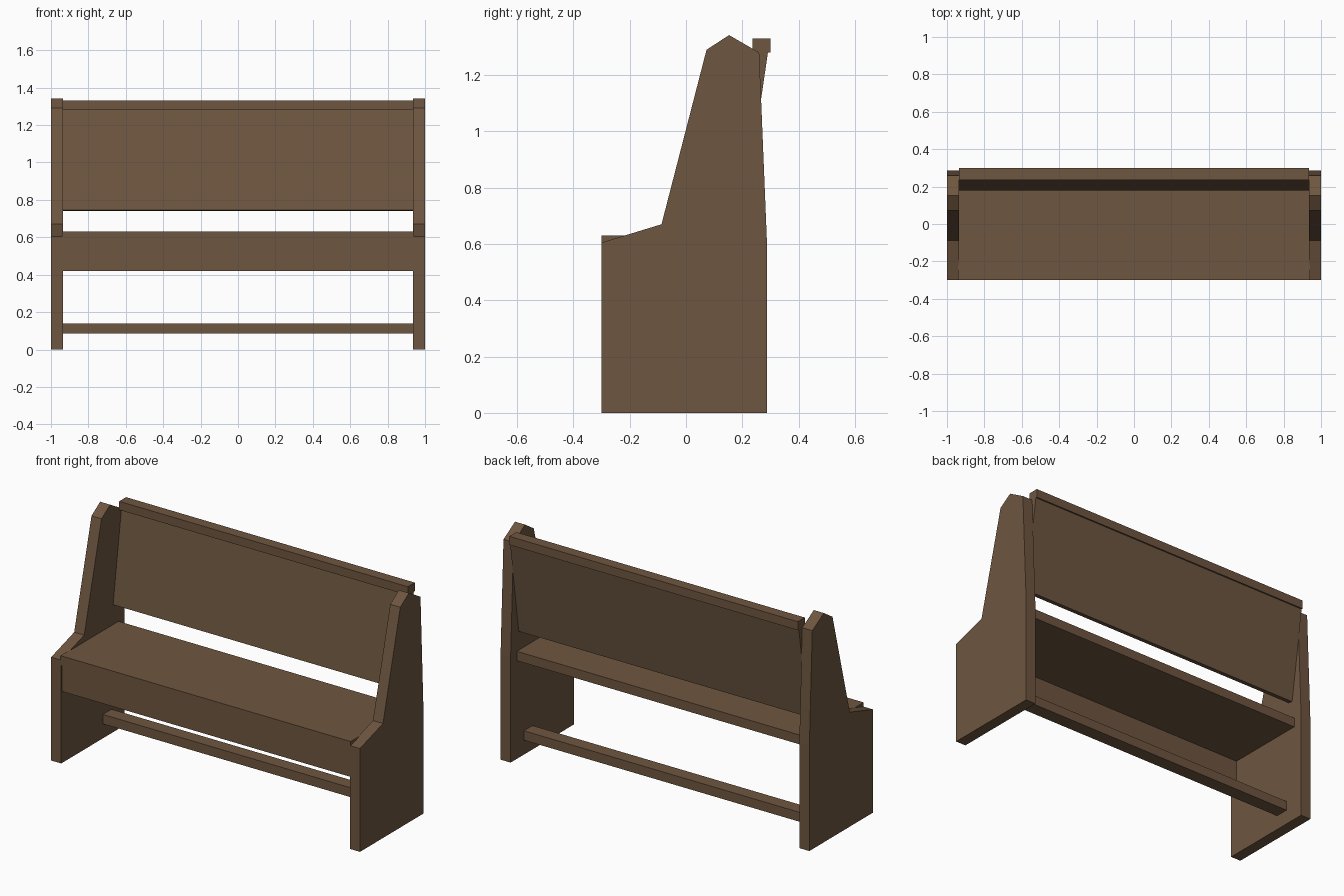
import bpy
import bmesh

cube = bpy.data.objects.get("Cube")
if cube:
    bpy.data.objects.remove(cube, do_unlink=True)

# Single brown wood colour
wood = bpy.data.materials.new("brown_wood")
wood.use_nodes = True
colour = (0.156, 0.093, 0.051, 1)
wood.diffuse_color = colour
wood.node_tree.nodes["Principled BSDF"].inputs["Base Color"].default_value = colour


def board(name, profile, x0, x1):
    """Extrude a (y, z) profile along x from x0 to x1."""
    bm = bmesh.new()
    face = bm.faces.new([bm.verts.new((x0, y, z)) for y, z in profile])
    ext = bmesh.ops.extrude_face_region(bm, geom=[face])
    moved = [v for v in ext["geom"] if isinstance(v, bmesh.types.BMVert)]
    bmesh.ops.translate(bm, verts=moved, vec=(x1 - x0, 0, 0))
    bmesh.ops.recalc_face_normals(bm, faces=bm.faces)
    mesh = bpy.data.meshes.new(name)
    bm.to_mesh(mesh)
    bm.free()
    mesh.materials.append(wood)
    obj = bpy.data.objects.new(name, mesh)
    bpy.context.collection.objects.link(obj)
    return obj


def rect(y0, y1, z0, z1):
    return [(y0, z0), (y1, z0), (y1, z1), (y0, z1)]


INNER = 0.935

# End panels with a sloped arm and pointed top
end_profile = [(-0.30, 0), (0.287, 0), (0.287, 0.62), (0.26, 1.28),
               (0.153, 1.342), (0.073, 1.29), (-0.087, 0.67), (-0.30, 0.605)]
board("left_end_panel", end_profile, INNER, 1)
board("right_end_panel", end_profile, -1, -INNER)

# Seat, apron below its front edge, and low stretcher
board("seat", rect(-0.30, 0.23, 0.575, 0.63), -0.94, 0.94)
board("seat_apron", rect(-0.295, -0.255, 0.42, 0.575), -INNER, INNER)
board("stretcher", rect(0.085, 0.165, 0.085, 0.14), -INNER, INNER)

# Leaning backrest with a square rail on top
board("backrest", [(0.18, 0.746), (0.212, 0.74), (0.291, 1.28), (0.258, 1.285)],
      -INNER, INNER)
board("top_rail", rect(0.236, 0.30, 1.28, 1.33), -INNER, INNER)
